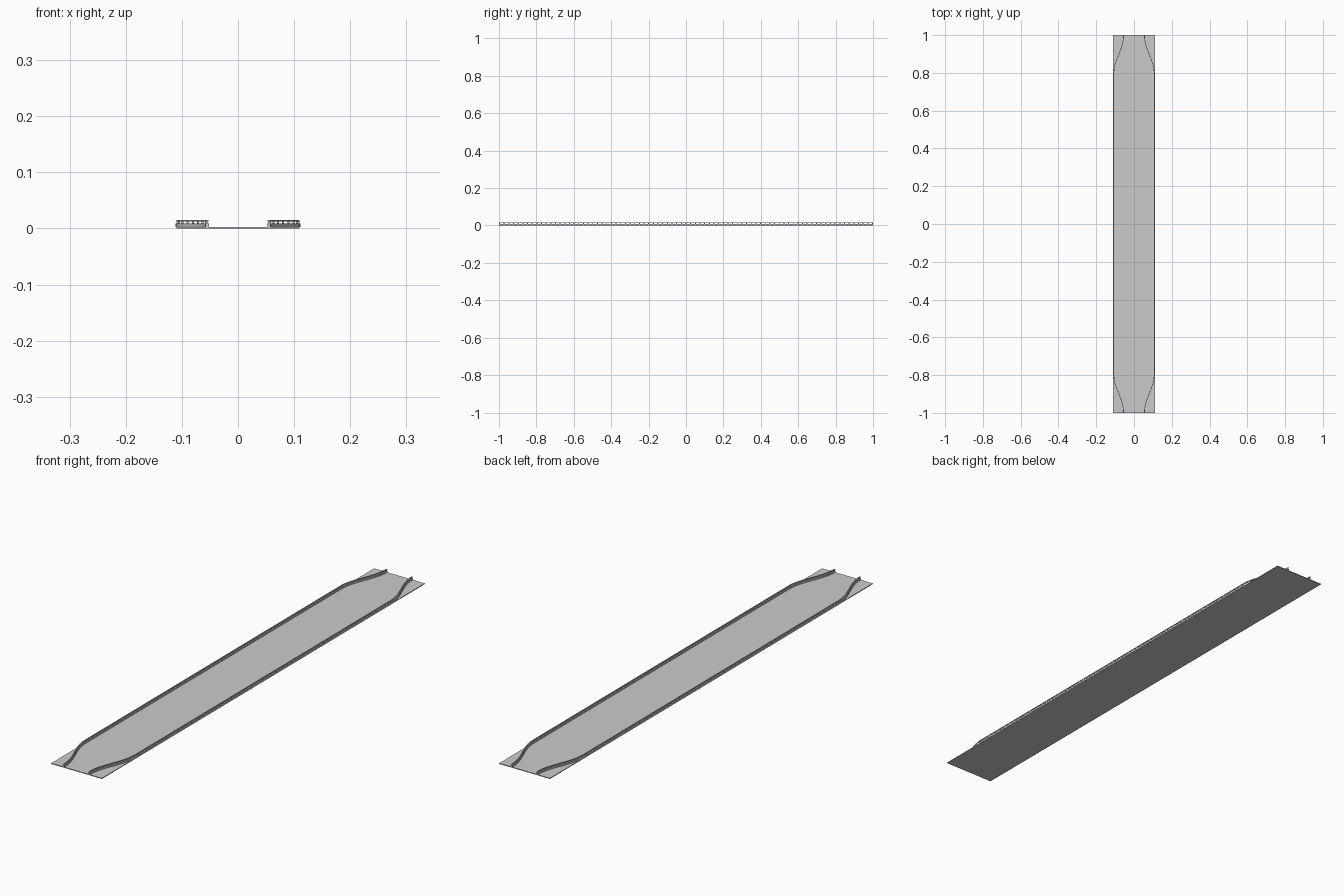
import bpy, bmesh, math

if "Cube" in bpy.data.objects:
    bpy.data.objects.remove(bpy.data.objects["Cube"])

HALF_W, END_X, BEND = 0.108, 0.055, 0.79


def rail_x(y):
    # straight along the middle, S-curve inward at both ends
    t = max(0.0, (abs(y) - BEND) / (1.0 - BEND))
    return HALF_W - (HALF_W - END_X) * (0.5 - 0.5 * math.cos(math.pi * t))


def make_object(name, bm):
    bmesh.ops.recalc_face_normals(bm, faces=bm.faces)
    me = bpy.data.meshes.new(name)
    bm.to_mesh(me)
    bm.free()
    ob = bpy.data.objects.new(name, me)
    bpy.context.collection.objects.link(ob)
    return ob


def add_box(bm, x, y, z0, z1, sx, sy):
    r = bmesh.ops.create_cube(bm, size=1)
    for v in r['verts']:
        v.co = (x + v.co.x * sx, y + v.co.y * sy, (z0 + z1) / 2 + v.co.z * (z1 - z0))


def sweep(bm, side, width, z0, z1):
    # rectangular section following the rail line
    n = 16
    ys = [BEND + (1 - BEND) * i / n for i in range(n + 1)]
    ys = [-y for y in reversed(ys)] + ys
    h, prev = width / 2, None
    for y in ys:
        x = side * rail_x(y)
        ring = [bm.verts.new((x + dx, y, z)) for dx, z in
                ((-h, z0), (h, z0), (h, z1), (-h, z1))]
        if prev:
            for i in range(4):
                j = (i + 1) % 4
                bm.faces.new((prev[i], prev[j], ring[j], ring[i]))
        else:
            bm.faces.new(ring)
        prev = ring
    bm.faces.new(prev)


# flat deck
bm = bmesh.new()
add_box(bm, 0, 0, 0, 0.003, 0.22, 2.0)
make_object("deck", bm)

for side, label in ((-1, "left"), (1, "right")):
    # solid low wall
    bm = bmesh.new()
    sweep(bm, side, 0.006, 0.0025, 0.009)
    make_object(label + "_wall", bm)
    # top handrail
    bm = bmesh.new()
    sweep(bm, side, 0.004, 0.0125, 0.0155)
    make_object(label + "_handrail", bm)
    # railing posts
    bm = bmesh.new()
    count = 80
    for i in range(count + 1):
        y = -0.997 + 1.994 * i / count
        add_box(bm, side * rail_x(y), y, 0.0085, 0.013, 0.0035, 0.005)
    make_object(label + "_posts", bm)
